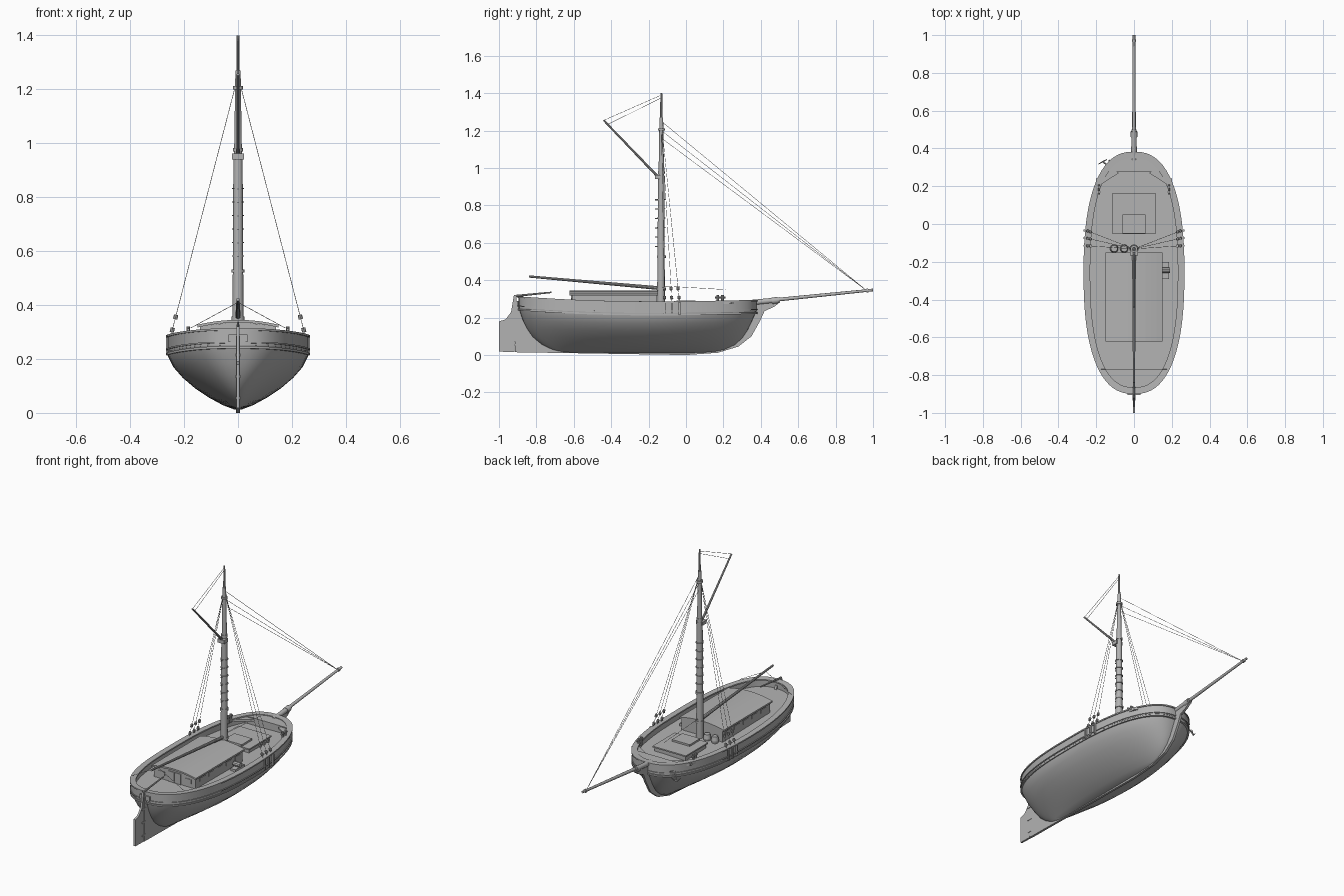
import bpy, bmesh, math
from mathutils import Vector

cube = bpy.data.objects.get("Cube")
if cube:
    bpy.data.objects.remove(cube, do_unlink=True)

GREY = 0.45
mat = bpy.data.materials.new("plain grey")
mat.use_nodes = True
mat.diffuse_color = (GREY, GREY, GREY, 1)
mat.node_tree.nodes["Principled BSDF"].inputs["Base Color"].default_value = (GREY, GREY, GREY, 1)


def finish(name, bm, smooth=True):
    bmesh.ops.recalc_face_normals(bm, faces=bm.faces)
    me = bpy.data.meshes.new(name)
    bm.to_mesh(me)
    bm.free()
    me.materials.append(mat)
    ob = bpy.data.objects.new(name, me)
    bpy.context.scene.collection.objects.link(ob)
    if smooth:
        bpy.ops.object.select_all(action='DESELECT')
        ob.select_set(True)
        bpy.context.view_layer.objects.active = ob
        bpy.ops.object.shade_smooth_by_angle(angle=math.radians(35))
    return ob


def box(name, lo, hi):
    bm = bmesh.new()
    bmesh.ops.create_cube(bm, size=1)
    for v in bm.verts:
        v.co = [lo[i] + (v.co[i] + 0.5) * (hi[i] - lo[i]) for i in range(3)]
    return finish(name, bm, False)


def spar(name, a, b, r1, r2=None, sides=10):
    a, b = Vector(a), Vector(b)
    bm = bmesh.new()
    bmesh.ops.create_cone(bm, cap_ends=True, segments=sides, radius1=r1,
                          radius2=r1 if r2 is None else r2, depth=(b - a).length)
    rot = Vector((0, 0, 1)).rotation_difference(b - a)
    for v in bm.verts:
        v.co = rot @ v.co + (a + b) / 2
    return finish(name, bm)


def rope(name, a, b):
    return spar(name, a, b, 0.0011, sides=5)


def prism(name, outline, axis, lo, hi):
    """Extrude a flat outline along x (0), y (1) or z (2)."""
    bm = bmesh.new()
    ends = []
    for d in (lo, hi):
        ends.append([bm.verts.new(p[:axis] + (d,) + p[axis:]) for p in outline])
        bm.faces.new(ends[-1])
    n = len(outline)
    for i in range(n):
        j = (i + 1) % n
        bm.faces.new((ends[0][i], ends[0][j], ends[1][j], ends[1][i]))
    return finish(name, bm, False)


def sheer(y):
    t = (y + 0.2) / 0.7
    return (0.027 if t < 0 else 0.012) * t * t


def ring(z, half, aft, fore, n, lift=1.0, count=72):
    """Blunt oval of the hull plan at one level, following the sheer."""
    pts = []
    for i in range(count):
        a = math.tau * i / count
        c, s = math.cos(a), math.sin(a)
        x = half * math.copysign(abs(c) ** (2 / n), c)
        y = (aft + fore) / 2 + (fore - aft) / 2 * math.copysign(abs(s) ** (2 / n), s)
        pts.append((x, y, z + lift * sheer(y)))
    return pts


def loft(name, rings, cap=(False, False), loop=False):
    bm = bmesh.new()
    rows = [[bm.verts.new(p) for p in r] for r in rings]
    pairs = list(zip(rows, rows[1:])) + ([(rows[-1], rows[0])] if loop else [])
    for r, s in pairs:
        for i in range(len(r)):
            j = (i + 1) % len(r)
            bm.faces.new((r[i], r[j], s[j], s[i]))
    for end, use in ((rows[0], cap[0]), (rows[-1], cap[1])):
        if use:
            bm.faces.new(end)
    return finish(name, bm)


def plan(z, inset):
    """Deck-level outline, shrunk by an inset."""
    return ring(z, 0.262 - inset, -0.895 + inset, 0.378 - inset, 2.45)


# hull skin: level, half breadth, aft end, fore end, fullness
levels = [(0.012, 0.012, -0.66, 0.14, 1.8), (0.028, 0.055, -0.72, 0.21, 1.8),
          (0.055, 0.105, -0.775, 0.265, 1.85), (0.09, 0.158, -0.82, 0.303, 1.95),
          (0.13, 0.205, -0.85, 0.33, 2.1), (0.17, 0.24, -0.872, 0.35, 2.25),
          (0.21, 0.26, -0.887, 0.368, 2.4)]
loft("hull", [ring(*l, lift=l[0] / 0.29) for l in levels] + [plan(0.23, 0)], (True, False))
loft("bulwark", [plan(0.225, 0), plan(0.283, 0), plan(0.283, 0.02), plan(0.225, 0.02)], loop=True)
loft("deck", [plan(0.235, 0.015), plan(0.24, 0.015)], (True, True))


def band(name, z, h, out, inset):
    loft(name, [plan(z, -out), plan(z + h, -out), plan(z + h, inset), plan(z, inset)], loop=True)


band("rail_cap", 0.279, 0.008, 0.005, 0.03)
band("upper_wale", 0.232, 0.006, 0.005, 0.01)
band("lower_wale", 0.212, 0.009, 0.004, 0.01)

# raised foredeck filling the bow
bow = [(x, y) for x, y, z in plan(0, 0.006) if y > 0.25]
prism("foredeck", bow, 2, 0.236, 0.29)
for s in (-1, 1):
    prism("bow_knee", [(s * 0.08, 0.27), (s * 0.19, 0.2), (s * 0.225, 0.06), (s * 0.2, 0.24), (s * 0.13, 0.3)],
          2, 0.272, 0.284)

# keel, stem and rudder plates
prism("keel_and_stem", [(-0.915, 0.015), (-0.915, 0.285), (-0.87, 0.285), (-0.8, 0.1), (-0.6, 0.05),
                        (0.15, 0.05), (0.3, 0.13), (0.35, 0.275), (0.5, 0.28), (0.47, 0.257),
                        (0.42, 0.235), (0.395, 0.18), (0.35, 0.1), (0.28, 0.045), (0.17, 0.012), (0, 0)],
      0, -0.007, 0.007)
prism("rudder", [(-1, 0.018), (-1, 0.18), (-0.965, 0.19), (-0.935, 0.23), (-0.92, 0.32), (-0.905, 0.32),
                 (-0.918, 0.016)], 0, -0.006, 0.006)
for z in (0.05, 0.13, 0.21):
    box("rudder_hinge", (-0.009, -0.935, z), (0.009, -0.9, z + 0.01))
spar("tiller", (0, -0.92, 0.315), (0, -0.72, 0.335), 0.006, 0.004)
box("stern_plate", (-0.035, -0.904, 0.262), (0.035, -0.896, 0.29))

# main cabin with cambered roof
prism("cabin", [(-0.14, 0.235), (0.14, 0.235), (0.14, 0.322), (0, 0.338), (-0.14, 0.322)], 1, -0.61, -0.155)
top = [(x / 5 * 0.15, 0.345 - 0.018 * (x / 5) ** 2) for x in range(-5, 6)]
prism("cabin_roof", top + [(x, z - 0.01) for x, z in reversed(top)], 1, -0.622, -0.15)
for s in (-1, 1):
    for i in range(5):
        y = -0.57 + i * 0.085
        box("cabin_window", (s * 0.14 - 0.003, y, 0.285), (s * 0.14 + 0.003, y + 0.05, 0.306))
    box("cabin_door", (s * 0.022 - 0.02, -0.614, 0.245), (s * 0.022 + 0.02, -0.608, 0.32))
    box("aft_window", (s * 0.09 - 0.022, -0.613, 0.28), (s * 0.09 + 0.022, -0.608, 0.305))

# fore cabin and hatch
box("fore_cabin", (-0.105, -0.045, 0.235), (0.105, 0.155, 0.272))
box("fore_cabin_roof", (-0.113, -0.053, 0.272), (0.113, 0.163, 0.28))
box("hatch", (-0.06, -0.05, 0.28), (0.06, 0.05, 0.291))

# deck fittings
for x in (-0.105, -0.052):
    spar("barrel_lower", (x, -0.13, 0.238), (x, -0.13, 0.263), 0.017, 0.022, 14)
    spar("barrel_upper", (x, -0.13, 0.263), (x, -0.13, 0.288), 0.022, 0.017, 14)
box("deck_winch", (0.15, -0.29, 0.24), (0.185, -0.2, 0.262))
spar("winch_drum", (0.145, -0.245, 0.275), (0.19, -0.245, 0.275), 0.015)
spar("rope_coil", (0.175, -0.72, 0.24), (0.175, -0.72, 0.262), 0.024, sides=14)
for s in (-1, 1):
    for y in (0.17, 0.195):
        spar("bollard", (s * 0.185, y, 0.27), (s * 0.185, y, 0.32), 0.007)
    spar("bollard_bar", (s * 0.185, 0.155, 0.308), (s * 0.185, 0.21, 0.308), 0.005)

# mast
M = -0.132
spar("lower_mast", (0, M - 0.002, 0.235), (0, M, 0.96), 0.021, 0.017, 16)
spar("upper_mast", (0, M, 0.95), (0, M, 1.27), 0.015, 0.01, 14)
spar("topmast", (0, M, 1.26), (0, M, 1.4), 0.007, 0.005)
for z in (0.345, 0.52, 0.97, 1.2):
    spar("mast_band", (0, M, z), (0, M, z + 0.012), 0.024 if z < 0.9 else 0.019, sides=16)
for i in range(6):
    z = 0.58 + i * 0.05
    spar("mast_hoop", (0, M, z), (0, M, z + 0.004), 0.0225, sides=16)
    spar("mast_cleat", (0, M - 0.034, z), (0, M - 0.015, z), 0.003, sides=6)

# gaff and boom
spar("gaff", (0, M - 0.015, 0.95), (0, -0.44, 1.255), 0.007, 0.005)
box("gaff_jaw", (-0.022, M - 0.035, 0.94), (0.022, M + 0.005, 0.962))
rope("gaff_lift", (0, -0.44, 1.255), (0, M, 1.39))
rope("gaff_lift_lower", (0, -0.415, 1.235), (0, M, 1.375))
spar("boom", (0, M - 0.015, 0.358), (0, -0.84, 0.42), 0.01, 0.006)
rope("fore_line", (0, M, 0.37), (0, 0.21, 0.35))

# bowsprit and forestays
spar("bowsprit", (0, 0.34, 0.279), (0, 0.5, 0.295), 0.015, 0.014, 12)
spar("bowsprit_outer", (0, 0.46, 0.293), (0, 1, 0.348), 0.01, 0.007, 12)
spar("bowsprit_collar", (0, 0.46, 0.289), (0, 0.49, 0.293), 0.018, sides=12)
spar("bowsprit_ring", (0, 0.965, 0.344), (0, 0.975, 0.345), 0.011, sides=12)
for z in (1.25, 1.2, 1.16):
    rope("forestay", (0, 0.965, 0.345), (0, M, z))

# shrouds, deadeyes and boom sheets on both sides
for s in (-1, 1):
    rope("boom_sheet", (0, -0.77, 0.41), (s * 0.175, -0.77, 0.315))
    for y in (-0.115, -0.075, -0.035):
        foot, head = Vector((s * 0.25, y, 0.283)), Vector((0, M, 1.25))
        rope("shroud", foot, head)
        for t in (0.025, 0.075):
            spar("deadeye", foot.lerp(head, t - 0.008), foot.lerp(head, t + 0.008), 0.008, sides=8)
        box("chainplate", (s * 0.263 - 0.004, y - 0.005, 0.215), (s * 0.263 + 0.004, y + 0.005, 0.283))

# anchor hung outside the bow
spar("anchor_shank", (-0.135, 0.305, 0.265), (-0.165, 0.33, 0.2), 0.004, sides=8)
spar("anchor_stock", (-0.15, 0.275, 0.255), (-0.13, 0.34, 0.255), 0.003, sides=8)
for d in (-1, 1):
    spar("anchor_arm", (-0.165, 0.33, 0.2), (-0.165 + d * 0.022, 0.33 + d * 0.012, 0.222), 0.004, 0.002, 8)
